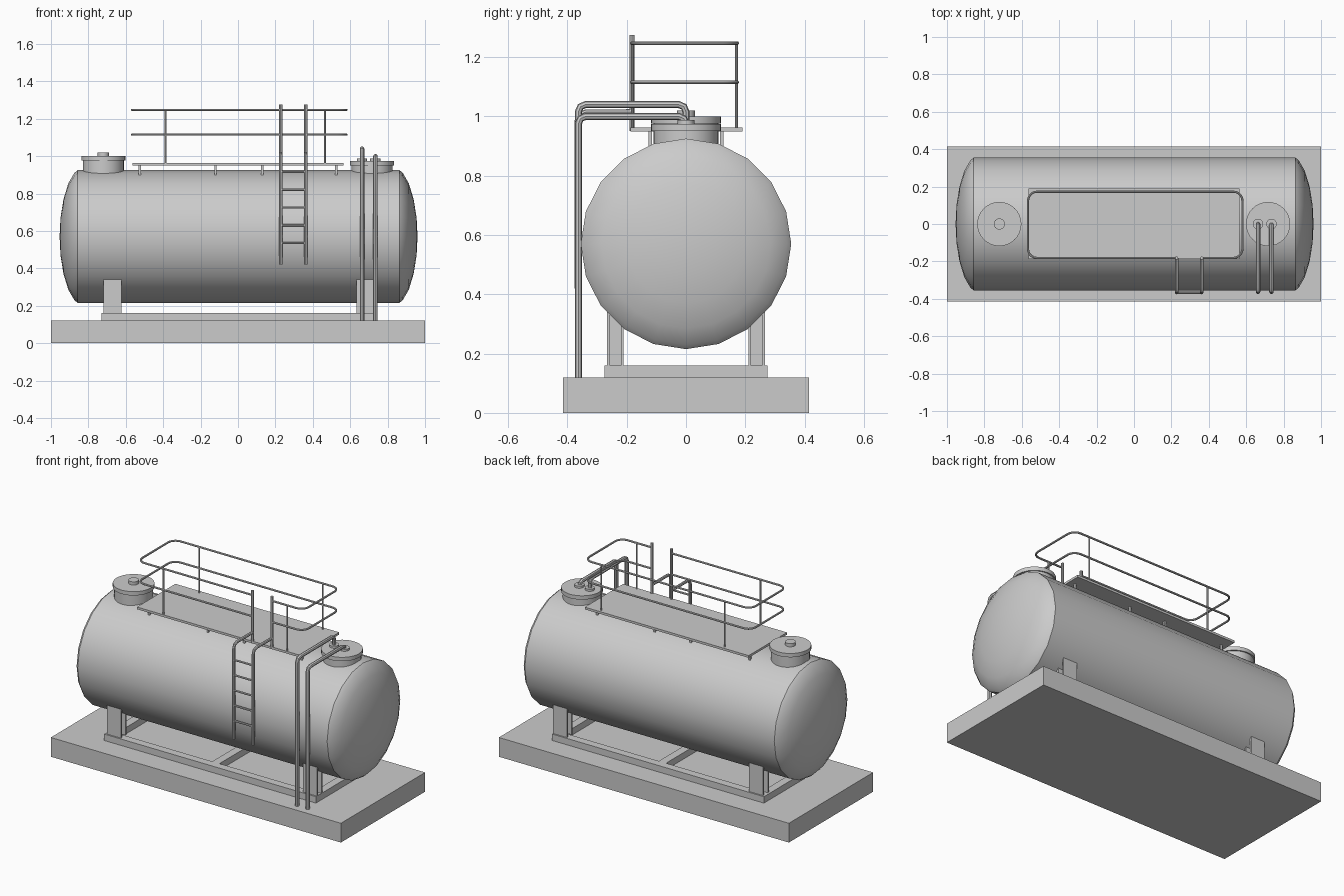
import bpy, bmesh
from math import pi, cos, sin
from mathutils import Matrix, Vector

if "Cube" in bpy.data.objects:
    bpy.data.objects.remove(bpy.data.objects["Cube"])


def finish(name, bm, smooth=False):
    bmesh.ops.recalc_face_normals(bm, faces=bm.faces)
    me = bpy.data.meshes.new(name)
    bm.to_mesh(me)
    bm.free()
    ob = bpy.data.objects.new(name, me)
    bpy.context.collection.objects.link(ob)
    if smooth:
        shade(ob)
    return ob


def shade(ob):
    bpy.ops.object.select_all(action='DESELECT')
    ob.select_set(True)
    bpy.context.view_layer.objects.active = ob
    bpy.ops.object.shade_smooth_by_angle(angle=0.6)


def boxes(name, items):
    """One object from boxes given as (x0, x1, y0, y1, z0, z1)."""
    bm = bmesh.new()
    for x0, x1, y0, y1, z0, z1 in items:
        m = Matrix.Translation(((x0 + x1) / 2, (y0 + y1) / 2, (z0 + z1) / 2))
        m = m @ Matrix.Diagonal((x1 - x0, y1 - y0, z1 - z0, 1))
        bmesh.ops.create_cube(bm, size=1, matrix=m)
    return finish(name, bm)


def lathe(name, profile, steps, matrix):
    """Revolve (radius, height) points about the local z axis."""
    bm = bmesh.new()
    vs = [bm.verts.new((r, 0, h)) for r, h in profile]
    es = [bm.edges.new(p) for p in zip(vs, vs[1:])]
    bmesh.ops.spin(bm, geom=vs + es, cent=(0, 0, 0), axis=(0, 0, 1),
                   angle=2 * pi, steps=steps, use_duplicate=False)
    bmesh.ops.remove_doubles(bm, verts=bm.verts, dist=1e-4)
    bm.transform(matrix)
    return finish(name, bm, True)


def tube(name, points, r, res=2):
    cu = bpy.data.curves.new(name, 'CURVE')
    cu.dimensions = '3D'
    cu.bevel_depth, cu.bevel_resolution, cu.use_fill_caps = r, res, True
    sp = cu.splines.new('POLY')
    sp.points.add(len(points) - 1)
    for p, c in zip(sp.points, points):
        p.co = (*c, 1)
    ob = bpy.data.objects.new(name, cu)
    bpy.context.collection.objects.link(ob)
    bpy.ops.object.select_all(action='DESELECT')
    ob.select_set(True)
    bpy.context.view_layer.objects.active = ob
    bpy.ops.object.convert(target='MESH')
    shade(bpy.context.view_layer.objects.active)


def rounded(points, r, n):
    """Round the inner corners of a path with n segments."""
    pts = [Vector(p) for p in points]
    out = [pts[0]]
    for a, b, c in zip(pts, pts[1:], pts[2:]):
        u, v = (a - b).normalized() * r, (c - b).normalized() * r
        for i in range(n + 1):
            t = i / n * pi / 2
            out.append(b + u * (1 - sin(t)) + v * (1 - cos(t)))
    return out + [pts[-1]]


# concrete base
boxes("base_slab", [(-1, 1, -.415, .415, 0, .12)])

# skid frame
w = .05
frame = [(-.73, .73, -.275, -.275 + w, .12, .16), (-.73, .73, .275 - w, .275, .12, .16)]
frame += [(x - w / 2, x + w / 2, -.275 + w, .275 - w, .12, .16) for x in (-.705, .005, .705)]
boxes("skid_frame", frame)

# H-section support legs
for x, side in ((-.67, "left"), (.682, "right")):
    for s, end in ((-1, "front"), (1, "back")):
        y = s * .238
        boxes(f"{end}_{side}_leg", [
            (x - .048, x + .048, y - .028, y - .018, .16, .35),
            (x - .048, x + .048, y + .018, y + .028, .16, .35),
            (x - .006, x + .006, y - .018, y + .018, .16, .35)])

# tank shell with dished ends, lying along x
cap = [(0, .957), (.1, .952), (.2, .936), (.285, .91), (.34, .878), (.355, .86)]
profile = cap + [(r, -h) for r, h in reversed(cap)]
lathe("tank", profile, 20,
      Matrix.Translation((.003, 0, .57)) @ Matrix.Rotation(pi / 2, 4, 'Y'))

# manholes: neck and overhanging lid
for x, z, side in ((-.72, 1.0, "left"), (.717, .975, "right")):
    lathe(f"{side}_manhole",
          [(0, .86), (.11, .86), (.11, z - .024), (.118, z - .024), (.118, z), (0, z)],
          32, Matrix.Translation((x, 0, 0)))
lathe("lid_knob", [(0, 1.0), (.03, 1.0), (.03, 1.02), (0, 1.02)], 16,
      Matrix.Translation((-.72, 0, 0)))

# vent pipes with flanges on the right lid
for x, z, side in ((.663, 1.04, "left"), (.735, 1.0, "right")):
    path = [(x, -.363, .12), (x, -.363, z), (x, 0, z), (x, 0, .965)]
    tube(f"{side}_vent_pipe", rounded(path, .025, 2), .012)
    lathe(f"{side}_pipe_flange", [(0, .975), (.028, .975), (.028, .988), (0, .988)], 16,
          Matrix.Translation((x, 0, 0)))

# walkway platform and its short feet
boxes("walkway", [(-.565, .565, -.188, .19, .949, .963)])
boxes("walkway_feet", [(x - .006, x + .006, y - .006, y + .006, .89, .95)
                       for x in (-.525, -.12, .13, .525) for y in (-.12, .12)])

# guard rails, open at the ladder
for z, label in ((1.247, "top"), (1.115, "middle")):
    path = [(.36, -.182, z), (.58, -.182, z), (.58, .173, z),
            (-.567, .173, z), (-.567, -.182, z), (.23, -.182, z)]
    tube(f"{label}_rail", rounded(path, .05, 5), .006)
for x in (-.387, .465):
    for y in (-.18, .17):
        tube("rail_post", [(x, y, .955), (x, y, 1.247)], .005)

# ladder: hanging stringers, uprights and rungs
for x, side in ((.228, "left"), (.362, "right")):
    path = [(x, -.182, 1.015), (x, -.367, 1.015), (x, -.367, .42)]
    tube(f"{side}_ladder_stringer", rounded(path, .03, 2), .009)
    tube(f"{side}_ladder_upright", [(x, -.182, .95), (x, -.182, 1.275)], .009)
for i in range(5):
    z = .535 + i * .095
    tube("ladder_rung", [(.228, -.367, z), (.362, -.367, z)], .006)
